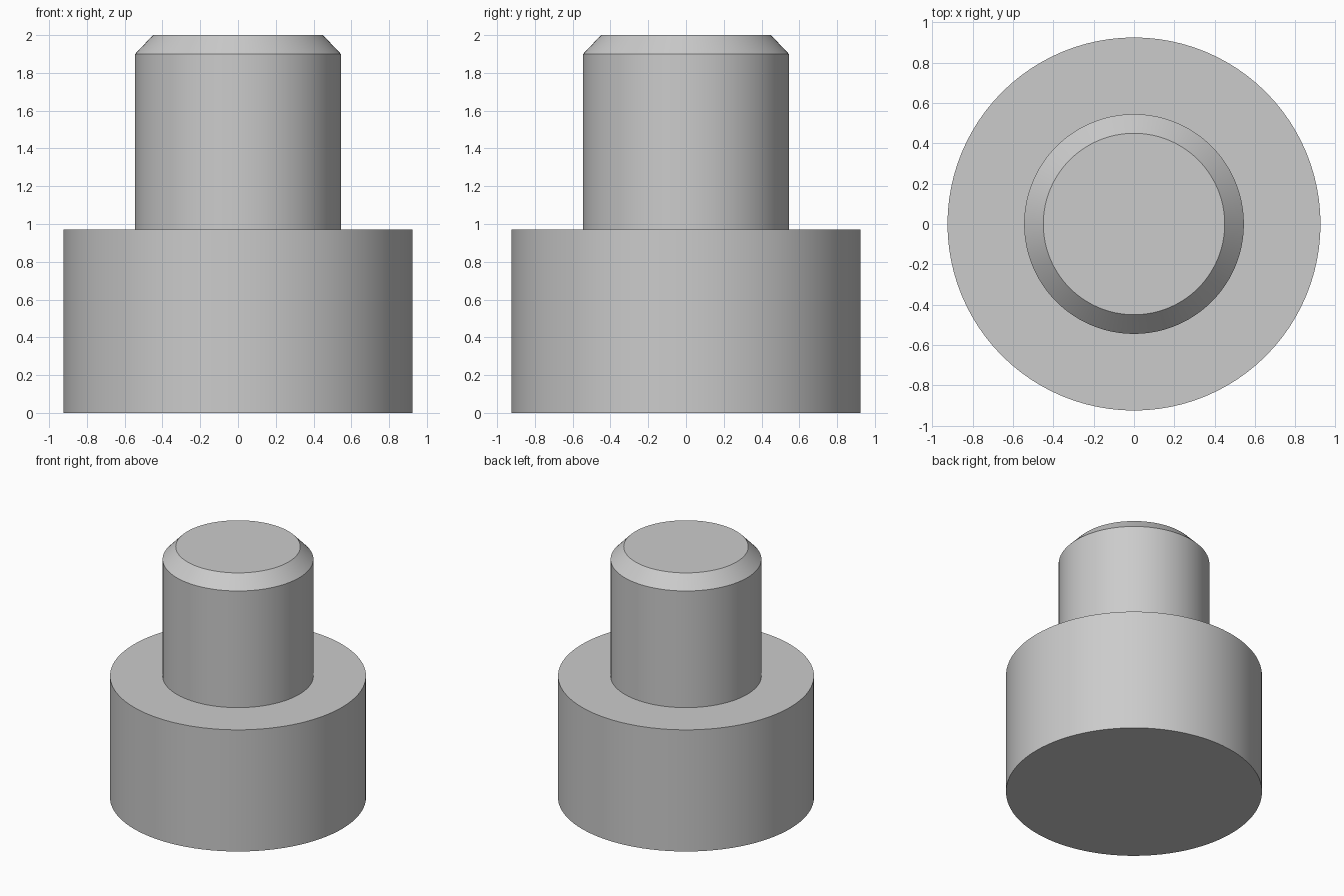
import bpy
import bmesh
import math

cube = bpy.data.objects.get("Cube")
if cube:
    bpy.data.objects.remove(cube, do_unlink=True)

SEGMENTS = 96

# Plain grey material
grey = bpy.data.materials.new("light_grey")
grey.use_nodes = True
colour = (0.6, 0.6, 0.6, 1.0)
grey.diffuse_color = colour
grey.node_tree.nodes["Principled BSDF"].inputs["Base Color"].default_value = colour


def lathe(name, profile, material):
    """Turn a (radius, height) profile into a closed solid around z."""
    bm = bmesh.new()
    rings = []
    for radius, z in profile:
        angles = [2 * math.pi * i / SEGMENTS for i in range(SEGMENTS)]
        rings.append([bm.verts.new((radius * math.cos(a), radius * math.sin(a), z))
                      for a in angles])
    for low, high in zip(rings, rings[1:]):
        for i in range(SEGMENTS):
            j = (i + 1) % SEGMENTS
            bm.faces.new((low[i], low[j], high[j], high[i]))
    bm.faces.new(rings[0][::-1])
    bm.faces.new(rings[-1])
    mesh = bpy.data.meshes.new(name)
    bm.to_mesh(mesh)
    bm.free()
    mesh.materials.append(material)
    obj = bpy.data.objects.new(name, mesh)
    bpy.context.collection.objects.link(obj)
    bpy.ops.object.select_all(action="DESELECT")
    obj.select_set(True)
    bpy.context.view_layer.objects.active = obj
    bpy.ops.object.shade_smooth_by_angle(angle=math.radians(30))
    return obj


# Wide base, shoulder, narrow shaft and chamfered tip in one turned piece
lathe("stepped_pin", [
    (0.925, 0.0),
    (0.925, 0.97),
    (0.545, 0.97),
    (0.545, 1.90),
    (0.45, 2.0),
], grey)
